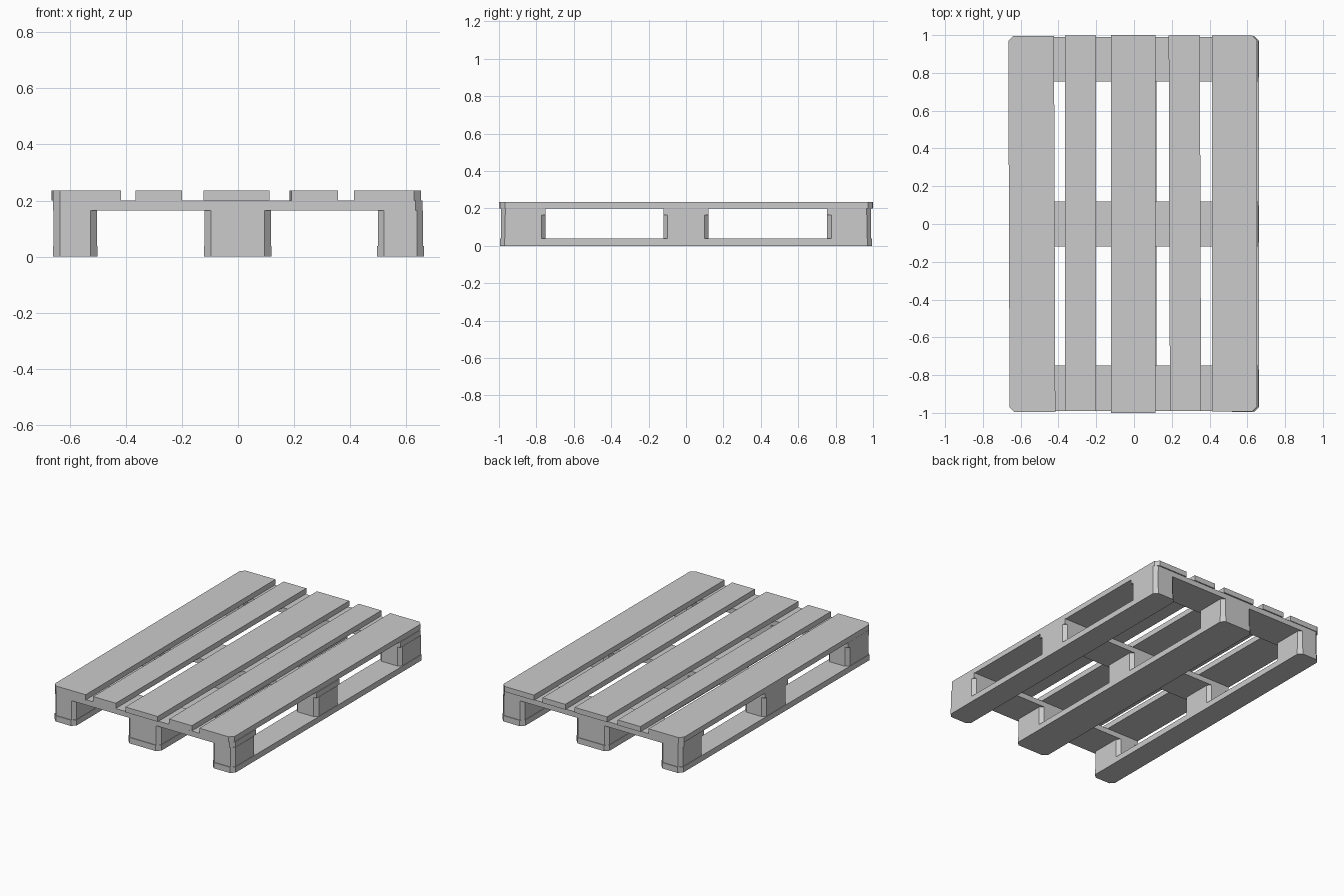
import bpy, bmesh, math

if "Cube" in bpy.data.objects:
    bpy.data.objects.remove(bpy.data.objects["Cube"])

ALL = ("LF", "RF", "RB", "LB")


def plank(name, x0, x1, y0, y1, z0, z1, cut=0.0, corners=(), turn=0.0):
    """Box with chosen vertical corners chamfered and a slight turn about its centre."""
    cx, cy = (x0 + x1) / 2, (y0 + y1) / 2
    hx, hy = (x1 - x0) / 2, (y1 - y0) / 2
    pts = []
    for key, sx, sy in (("LF", -1, -1), ("RF", 1, -1), ("RB", 1, 1), ("LB", -1, 1)):
        if key in corners:
            pair = [(sx * hx, sy * (hy - cut)), (sx * (hx - cut), sy * hy)]
            pts += pair if sx == sy else pair[::-1]
        else:
            pts.append((sx * hx, sy * hy))
    bm = bmesh.new()
    base = bm.faces.new([bm.verts.new((x, y, 0)) for x, y in pts])
    up = bmesh.ops.extrude_face_region(bm, geom=[base])["geom"]
    bmesh.ops.translate(bm, vec=(0, 0, z1 - z0),
                        verts=[v for v in up if isinstance(v, bmesh.types.BMVert)])
    bmesh.ops.recalc_face_normals(bm, faces=bm.faces)
    mesh = bpy.data.meshes.new(name)
    bm.to_mesh(mesh)
    bm.free()
    ob = bpy.data.objects.new(name, mesh)
    ob.location = (cx, cy, z0)
    ob.rotation_euler.z = math.radians(turn)
    bpy.context.collection.objects.link(ob)
    return ob


# Deck boards, laid very slightly out of true
deck = [(-0.662, -0.42, -0.995, 0.995, ("LF", "LB"), 0.2),
        (-0.365, -0.2, -0.99, 0.998, (), 0.0),
        (-0.123, 0.113, -1.0, 1.0, (), 0.0),
        (0.187, 0.352, -0.99, 0.998, (), 0.2),
        (0.413, 0.652, -0.992, 0.998, ("RF", "RB"), 0.0)]
for i, (x0, x1, y0, y1, corners, turn) in enumerate(deck):
    plank(f"deck_board_{i + 1}", x0, x1, y0, y1, 0.2, 0.235, 0.025, corners, turn)

# Cross boards under the deck
rows = [("front", -0.99, -0.75, ("LF", "RF")),
        ("middle", -0.12, 0.12, ()),
        ("back", 0.755, 0.99, ("RB", "LB"))]
for row, y0, y1, corners in rows:
    plank(f"{row}_cross_board", -0.66, 0.657, y0, y1, 0.165, 0.2, 0.025, corners)

# Skid boards on the ground with a spacer block at each crossing
skids = [("left", -0.66, -0.5), ("centre", -0.122, 0.12), ("right", 0.495, 0.662)]
for side, x0, x1 in skids:
    plank(f"{side}_skid_board", x0, x1, -0.995, 0.995, 0.0, 0.038, 0.025, ALL)
    for row, y0, y1, _ in rows:
        plank(f"{row}_{side}_block", x0 + 0.003, x1 - 0.003, y0, y1, 0.038, 0.165, 0.022, ALL)
